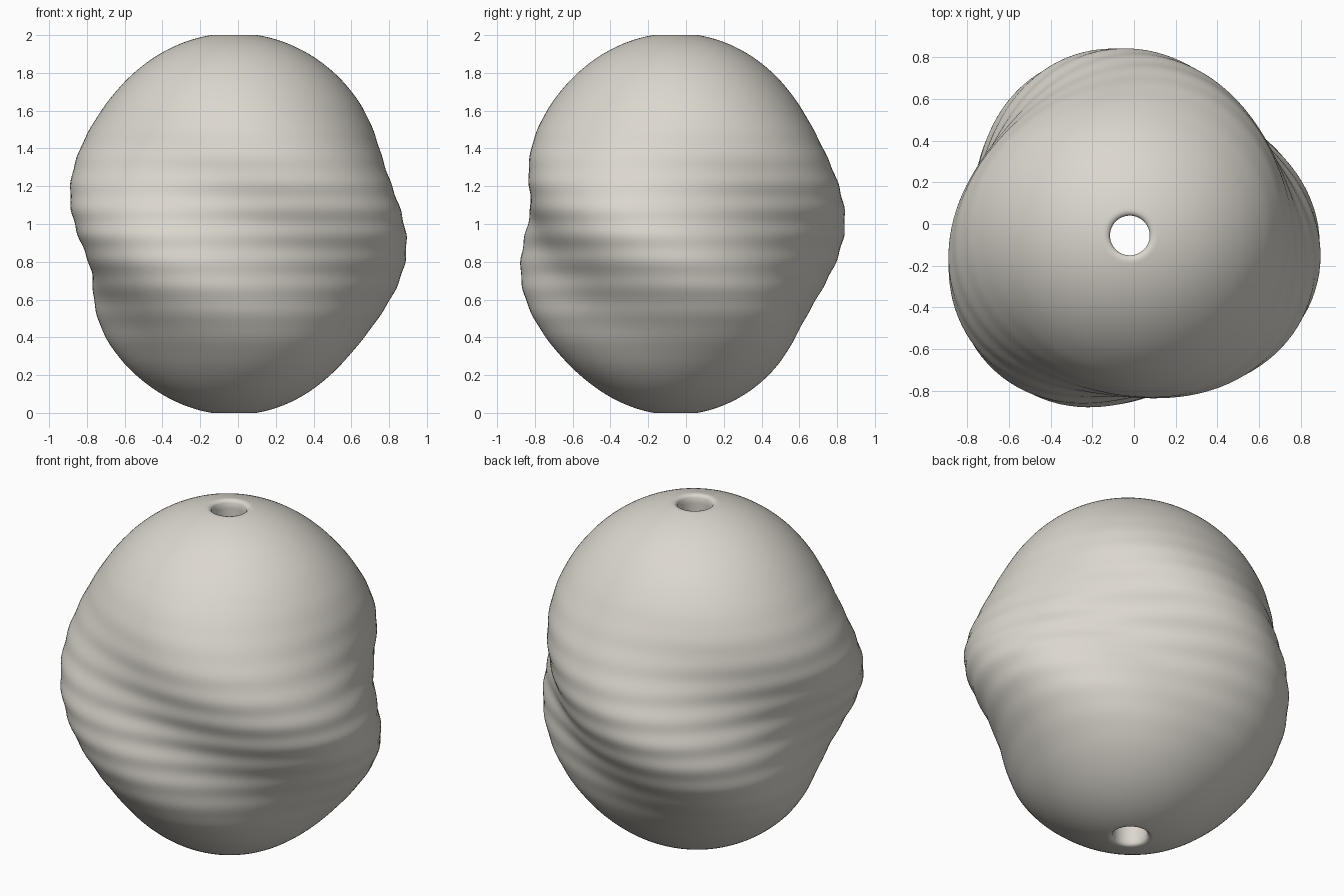
import bpy
import bmesh
from math import sin, cos, pi, exp, asin, radians

cube = bpy.data.objects.get("Cube")
if cube:
    bpy.data.objects.remove(cube, do_unlink=True)

AXIS_X, AXIS_Y = -0.02, -0.055
RINGS, SEGMENTS = 180, 128
RADIUS, HALF_HEIGHT = 0.843, 1.01
HOLE, RIM = 0.095, 0.12
LOBE, OVAL = 0.074, 0.012
LOBE_START, TWIST = radians(-21), radians(80)
RIPPLE, PITCH = 0.0035, 0.14

# Material
stone = bpy.data.materials.new("warm pale grey")
stone.use_nodes = True
colour = (0.71, 0.68, 0.62, 1)
stone.diffuse_color = colour
shader = next(n for n in stone.node_tree.nodes if n.type == "BSDF_PRINCIPLED")
shader.inputs["Base Color"].default_value = colour
shader.inputs["Roughness"].default_value = 0.6


def bell(z, middle, width):
    return exp(-((z - middle) / width) ** 2)


def surface_radius(phi, angle, z):
    """Round body with three twisting lobes and fine level ripples."""
    body = RADIUS * (1 + 0.02 * (z - 1))
    lobe = LOBE * bell(z, 0.87, 0.53) * cos(3 * (angle - LOBE_START + TWIST * (z - 1)))
    oval = OVAL * cos(2 * angle)
    ripple = RIPPLE * bell(z, 0.95, 0.5) * cos(2 * pi * (z - 1.08) / PITCH)
    return sin(phi) * (body + lobe + oval + ripple)


bm = bmesh.new()


def add_ring(z, radius_at):
    ring = []
    for i in range(SEGMENTS):
        a = 2 * pi * i / SEGMENTS
        r = radius_at(a)
        ring.append(bm.verts.new((AXIS_X + r * cos(a), AXIS_Y + r * sin(a), z)))
    return ring


# Outer skin from the bottom rim to the top rim
rings = []
start = asin(RIM / RADIUS)
for k in range(RINGS + 1):
    phi = pi - start - (pi - 2 * start) * k / RINGS
    z = 1 + HALF_HEIGHT * cos(phi)
    rings.append(add_ring(z, lambda a: surface_radius(phi, a, z)))

# Rounded rims and the straight hole through the middle
for z, r in ((1.997, 0.105), (1.985, HOLE), (1.95, HOLE),
             (0.05, HOLE), (0.015, HOLE), (0.003, 0.105)):
    rings.append(add_ring(z, lambda a: r))

# Bridge every ring to the next, closing the loop
for k, low in enumerate(rings):
    high = rings[(k + 1) % len(rings)]
    for i in range(SEGMENTS):
        j = (i + 1) % SEGMENTS
        bm.faces.new((low[i], low[j], high[j], high[i])).smooth = True

bmesh.ops.recalc_face_normals(bm, faces=bm.faces)
mesh = bpy.data.meshes.new("rippled_bead")
bm.to_mesh(mesh)
bm.free()
mesh.materials.append(stone)
bead = bpy.data.objects.new("rippled_bead", mesh)
bpy.context.collection.objects.link(bead)
